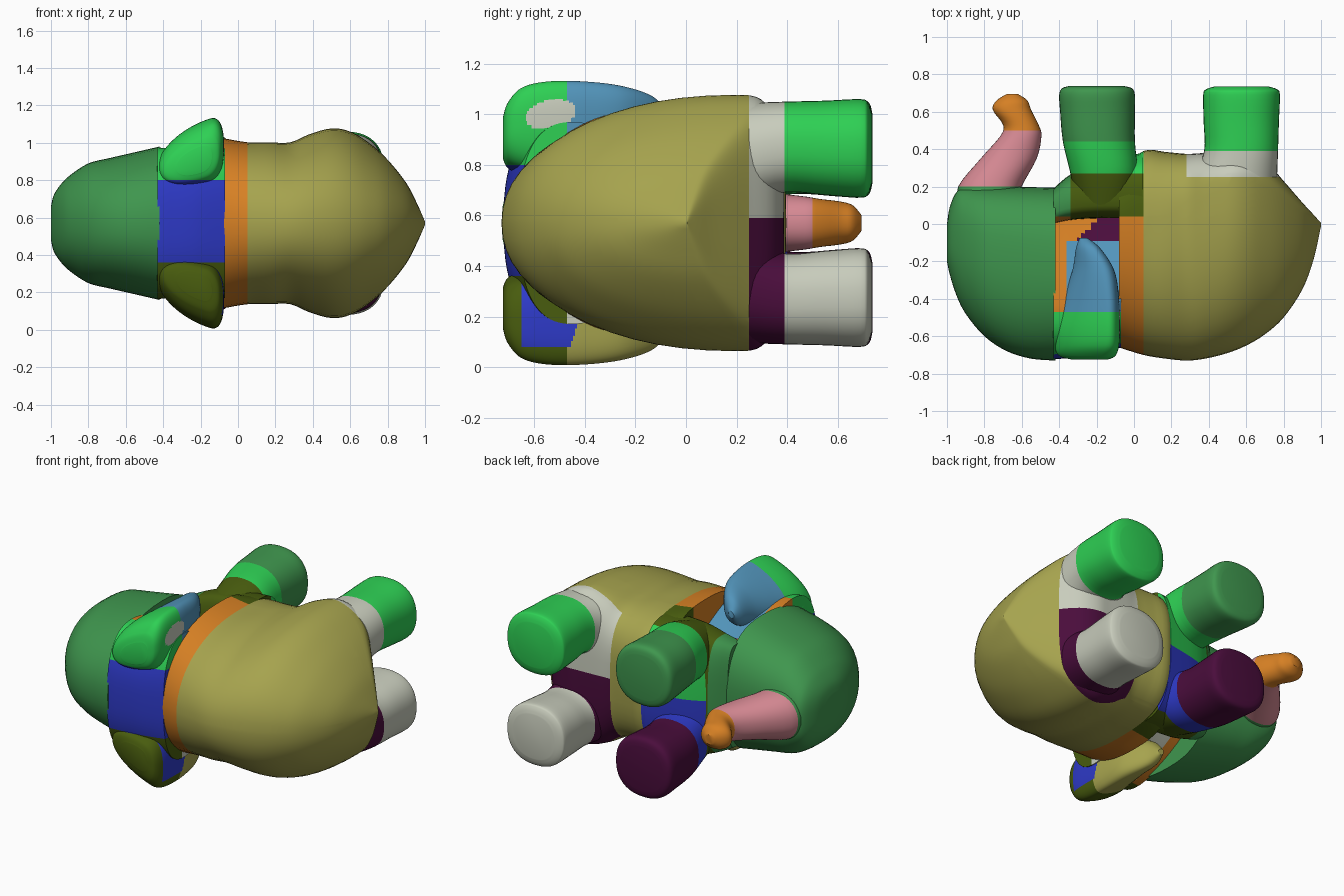
import bpy, bmesh, math
from mathutils import Vector

if "Cube" in bpy.data.objects:
    bpy.data.objects.remove(bpy.data.objects["Cube"])

MID = 0.57  # height of the symmetry plane (the animal lies on its side)


def lin(c):
    c /= 255
    return c / 12.92 if c <= 0.04045 else ((c + 0.055) / 1.055) ** 2.4


PALETTE = {
    "deep_green": (63, 150, 78), "bright_green": (46, 208, 84), "blue": (46, 58, 200),
    "dark_olive": (72, 92, 14), "orange": (214, 128, 36), "khaki": (166, 163, 78),
    "pale_grey": (200, 204, 188), "purple": (74, 13, 60), "steel_blue": (82, 148, 186),
    "pink": (212, 136, 146),
}
MATS = {}
for key, rgb in PALETTE.items():
    m = bpy.data.materials.new(key)
    m.use_nodes = True
    col = tuple(lin(v) for v in rgb) + (1.0,)
    m.diffuse_color = col
    bsdf = m.node_tree.nodes["Principled BSDF"]
    bsdf.inputs["Base Color"].default_value = col
    bsdf.inputs["Roughness"].default_value = 0.7
    MATS[key] = m


def spline(rows, k):
    """Catmull-Rom interpolation of section rows."""
    out = []
    for i in range(len(rows) - 1):
        p = [rows[max(0, min(len(rows) - 1, i + d))] for d in (-1, 0, 1, 2)]
        for s in range(k):
            t = s / k
            out.append([0.5 * (2 * b + (c - a) * t + (2 * a - 5 * b + 4 * c - d) * t * t
                               + (3 * b - a - 3 * c + d) * t ** 3) for a, b, c, d in zip(*p)])
    return out + [list(rows[-1])]


def loft(name, axis, rows, rule, cuts=(), n=(2.2, 2.2), k=4, seg=40, side=1, shear=0.0):
    """Loft superellipse sections along x or y.
    Row: position, u min, u of widest point, u max, half width, offset of centre from MID."""
    bm = bmesh.new()
    rings = []
    for pos, lo, uc, hi, hw, off in spline(rows, k):
        ring = []
        for i in range(seg):
            a = 2 * math.pi * i / seg
            c, s = math.cos(a), math.sin(a)
            e = 2 / (n[1] if c > 0 else n[0])
            du = math.copysign(abs(c) ** e, c) * ((hi - uc) if c > 0 else (uc - lo))
            dv = math.copysign(abs(s) ** e, s) * hw
            z = MID + side * (off + dv + shear * du)
            ring.append(bm.verts.new((pos, uc + du, z) if axis == "x" else (uc + du, pos, z)))
        rings.append(ring)
    for r, q in zip(rings, rings[1:]):
        for i in range(seg):
            j = (i + 1) % seg
            bm.faces.new((r[i], r[j], q[j], q[i]))
    bm.faces.new(rings[0])
    bm.faces.new(rings[-1])
    # cut clean colour borders
    for ax, val in cuts:
        no = Vector([float(ax == c) for c in "xyz"])
        bmesh.ops.bisect_plane(bm, geom=bm.verts[:] + bm.edges[:] + bm.faces[:], dist=1e-5,
                               plane_co=no * val, plane_no=no)
    bmesh.ops.recalc_face_normals(bm, faces=bm.faces)
    bm.normal_update()
    slots = []
    for f in bm.faces:
        key = rule(f.calc_center_median(), f.normal)
        if key not in slots:
            slots.append(key)
        f.material_index = slots.index(key)
    me = bpy.data.meshes.new(name)
    bm.to_mesh(me)
    bm.free()
    for key in slots:
        me.materials.append(MATS[key])
    ob = bpy.data.objects.new(name, me)
    bpy.context.collection.objects.link(ob)
    bpy.ops.object.select_all(action="DESELECT")
    ob.select_set(True)
    bpy.context.view_layer.objects.active = ob
    bpy.ops.object.shade_smooth_by_angle(angle=math.radians(35))


def chest_rule(c, nrm):
    if c.x < -0.34:
        return "deep_green" if c.y > 0.04 else "orange"
    if c.y < 0.27:
        return "dark_olive"
    return "bright_green" if c.z > MID else "blue"


def torso_rule(c, nrm):
    if c.x < 0.05:
        return "orange" if c.y < 0.04 else chest_rule(c, nrm)
    if c.x > 0.28 and c.y > 0.25:
        return "pale_grey" if c.z > MID + 0.02 else "purple"
    return "khaki"


# Torso
loft("torso", "x", [
    (-0.08, -0.66, -0.1, 0.28, 0.455, 0), (0.05, -0.70, -0.08, 0.39, 0.433, 0),
    (0.17, -0.72, -0.05, 0.385, 0.432, 0), (0.28, -0.73, 0.03, 0.375, 0.433, 0),
    (0.38, -0.72, 0.14, 0.38, 0.475, 0), (0.5, -0.69, 0.2, 0.385, 0.507, 0),
    (0.6, -0.65, 0.21, 0.385, 0.49, 0), (0.7, -0.59, 0.2, 0.34, 0.43, 0),
    (0.8, -0.50, 0.14, 0.23, 0.34, 0), (0.9, -0.35, 0.06, 0.115, 0.215, 0),
    (0.96, -0.19, 0.02, 0.05, 0.10, 0), (1.0, -0.01, 0.0, 0.005, 0.008, 0)],
    torso_rule, [("x", 0.05), ("x", 0.28), ("y", 0.04), ("y", 0.25), ("y", 0.27), ("z", MID + 0.02)],
    n=(2.15, 3.2), seg=56)

# Chest, joining the back of the head
loft("chest", "x", [
    (-0.43, 0.0, 0.1, 0.19, 0.33, 0), (-0.34, 0.02, 0.13, 0.265, 0.37, 0),
    (-0.2, 0.03, 0.14, 0.33, 0.41, 0), (0.045, 0.03, 0.14, 0.38, 0.42, 0)],
    chest_rule, [("x", -0.34), ("y", 0.04), ("y", 0.27), ("z", MID)], n=(4, 3))

# Head
loft("head", "x", [
    (-1.0, -0.2, -0.1, 0.0, 0.09, 0), (-0.985, -0.27, -0.1, 0.09, 0.15, 0),
    (-0.95, -0.38, -0.1, 0.17, 0.205, 0), (-0.9, -0.48, -0.1, 0.195, 0.255, 0),
    (-0.8, -0.60, -0.12, 0.2, 0.32, 0), (-0.68, -0.68, -0.14, 0.2, 0.35, 0),
    (-0.55, -0.72, -0.16, 0.197, 0.38, 0), (-0.42, -0.73, -0.18, 0.195, 0.41, 0)],
    lambda c, nrm: "deep_green", n=(2.2, 2.6), seg=48)


# Nape and neck, hollowed behind the ears
def nape_colour(z):
    return "bright_green" if z > 0.8 else "dark_olive" if z < 0.36 else "blue"


def neck_rule(c, nrm):
    if c.y < -0.47:
        return nape_colour(c.z)
    if c.x < -0.36:
        return "orange"
    if c.y > -0.09:
        return "purple" if c.x > -0.32 + 1.1 * (c.y + 0.09) else "orange"
    return "steel_blue" if c.z > MID else "pale_grey"


loft("neck", "x", [
    (-0.43, -0.722, -0.46, 0.17, 0.405, 0), (-0.36, -0.718, -0.46, 0.16, 0.40, 0),
    (-0.22, -0.70, -0.46, 0.15, 0.39, 0), (-0.07, -0.66, -0.44, 0.15, 0.40, 0)],
    neck_rule, [("y", -0.47), ("y", -0.09), ("x", -0.36), ("z", MID), ("z", 0.8), ("z", 0.36)],
    n=(2.6, 1.5), k=14, seg=72)


# Ears: flaps leaning out from the nape
def ear_rule(c, nrm):
    top = c.z > MID
    dy = c.y + 0.535
    if top and nrm.x > 0.2 and (dy / 0.1) ** 2 + ((c.z - 1.0 - 0.15 * dy) / 0.058) ** 2 < 1:
        return "pale_grey"
    if not top and nrm.x > 0.2 and -0.65 < c.y < -0.43 and c.z > 0.08 + 6 * max(0, c.y + 0.46) ** 1.2:
        return "blue"
    if c.y < -0.47:
        return nape_colour(c.z)
    return "steel_blue" if top else "khaki"


EAR = [
    (-0.725, -0.33, -0.20, -0.14, 0.07, 0.34), (-0.705, -0.40, -0.18, -0.10, 0.115, 0.355),
    (-0.65, -0.425, -0.16, -0.08, 0.155, 0.375), (-0.55, -0.43, -0.155, -0.075, 0.175, 0.38),
    (-0.40, -0.38, -0.16, -0.08, 0.16, 0.395), (-0.25, -0.33, -0.19, -0.105, 0.13, 0.405),
    (-0.13, -0.31, -0.24, -0.18, 0.085, 0.41), (-0.075, -0.29, -0.27, -0.25, 0.02, 0.41)]
for label, sgn in (("right", 1), ("left", -1)):
    loft("ear_" + label, "y", EAR, ear_rule,
         [("y", -0.47), ("y", -0.65), ("y", -0.43), ("z", 0.08), ("z", 0.8), ("z", 0.36)],
         n=(2.1, 2.5), k=20, seg=110, side=sgn, shear=0.33)


# Legs: rounded stumps with coloured roots
def front_rule(c, nrm):
    if c.y < 0.27:
        return "dark_olive"
    if c.z > MID:
        return "bright_green" if c.y < 0.44 else "deep_green"
    return "blue" if c.y < 0.40 else "purple"


def hind_rule(c, nrm):
    if c.z > MID:
        return "pale_grey" if c.y < 0.39 else "bright_green"
    return "purple" if c.y < 0.39 else "pale_grey"


FRONT = [
    (0.1, -0.31, -0.16, 0.0, 0.18, 0.23), (0.27, -0.34, -0.16, 0.02, 0.18, 0.275),
    (0.44, -0.38, -0.19, 0.005, 0.18, 0.295), (0.6, -0.395, -0.2, 0.005, 0.19, 0.295),
    (0.69, -0.40, -0.2, 0.005, 0.195, 0.295), (0.725, -0.385, -0.2, -0.01, 0.18, 0.295),
    (0.737, -0.35, -0.2, -0.05, 0.14, 0.295)]
HIND = [
    (0.25, 0.32, 0.54, 0.765, 0.205, 0.27), (0.39, 0.375, 0.575, 0.77, 0.18, 0.30),
    (0.55, 0.372, 0.575, 0.775, 0.187, 0.297), (0.69, 0.37, 0.575, 0.78, 0.195, 0.295),
    (0.72, 0.385, 0.575, 0.765, 0.18, 0.295), (0.735, 0.43, 0.575, 0.72, 0.14, 0.295)]
for label, sgn in (("right", 1), ("left", -1)):
    loft("front_leg_" + label, "y", FRONT, front_rule,
         [("y", 0.27), ("y", 0.44), ("y", 0.40)], n=(2.3, 2.3), side=sgn)
    loft("hind_leg_" + label, "y", HIND, hind_rule, [("y", 0.39)], n=(2.3, 2.3), side=sgn)


# Trunk with coloured tip
def trunk_rule(c, nrm):
    return "deep_green" if c.y < 0.2 else "pink" if c.y < 0.5 else "orange"


loft("trunk", "y", [
    (0.1, -0.93, -0.77, -0.62, 0.17, 0), (0.2, -0.94, -0.77, -0.6, 0.15, 0),
    (0.35, -0.82, -0.67, -0.52, 0.12, 0), (0.47, -0.715, -0.6, -0.495, 0.105, 0),
    (0.53, -0.70, -0.6, -0.51, 0.095, 0), (0.61, -0.755, -0.65, -0.55, 0.085, 0),
    (0.66, -0.735, -0.65, -0.57, 0.07, 0), (0.695, -0.68, -0.65, -0.62, 0.03, 0)],
    trunk_rule, [("y", 0.2), ("y", 0.5)])
